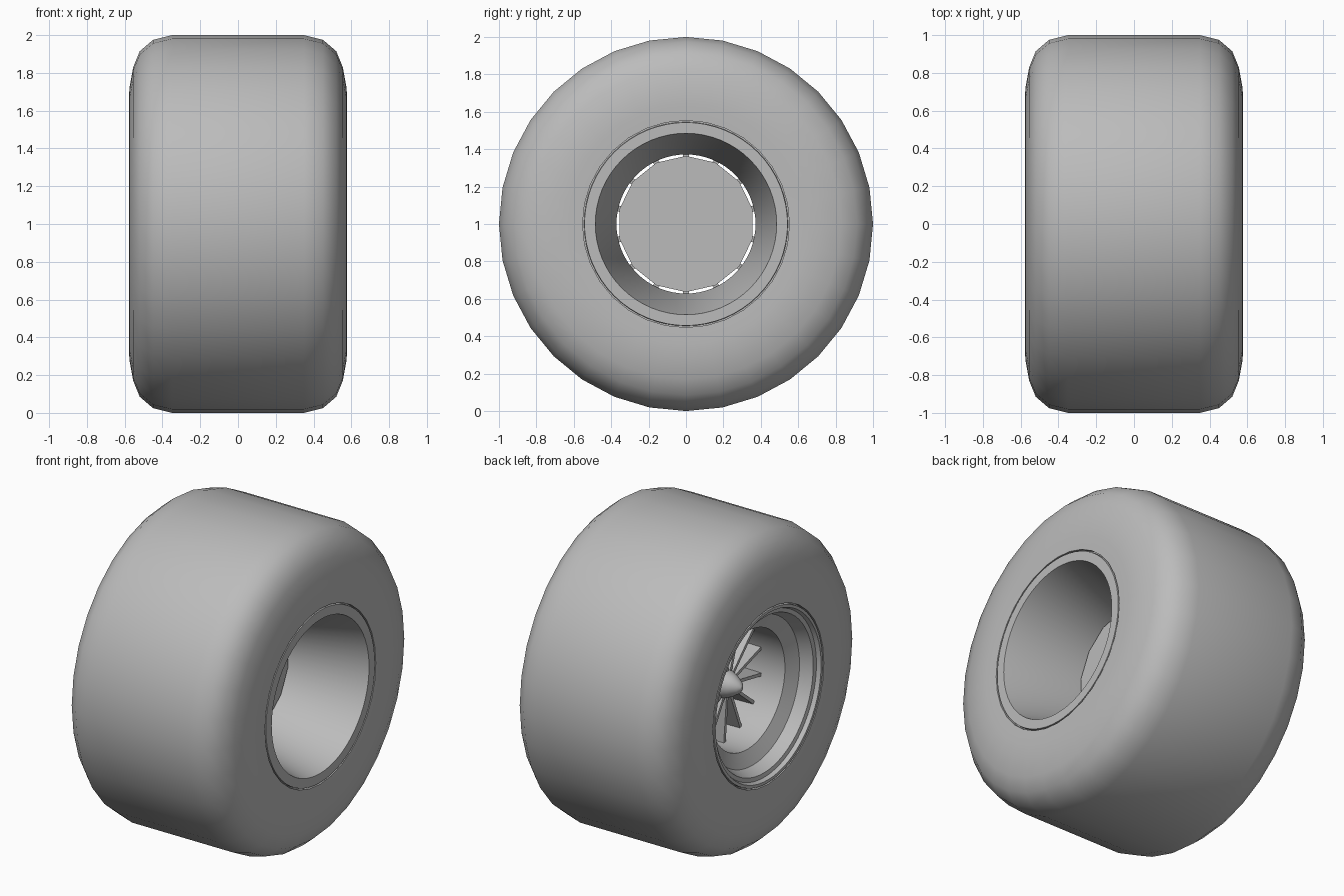
import bpy, bmesh, math
from mathutils import Matrix

cube = bpy.data.objects.get("Cube")
if cube:
    bpy.data.objects.remove(cube)

grey = bpy.data.materials.new("plain_grey")
grey.use_nodes = True
GREY = (0.5, 0.5, 0.5, 1)
grey.diffuse_color = GREY
grey.node_tree.nodes["Principled BSDF"].inputs["Base Color"].default_value = GREY


def finish(name, bm, angle=30):
    """Turn a bmesh centred on the axle into a shaded object."""
    bmesh.ops.recalc_face_normals(bm, faces=bm.faces)
    mesh = bpy.data.meshes.new(name)
    bm.to_mesh(mesh)
    bm.free()
    mesh.materials.append(grey)
    ob = bpy.data.objects.new(name, mesh)
    ob.location.z = 1
    bpy.context.collection.objects.link(ob)
    bpy.ops.object.select_all(action='DESELECT')
    ob.select_set(True)
    bpy.context.view_layer.objects.active = ob
    bpy.ops.object.shade_smooth_by_angle(angle=math.radians(angle))
    return ob


def revolve(name, profile, sides, closed=True, angle=30):
    """Spin (x, radius) points around the x axis."""
    bm = bmesh.new()
    rings = []
    for k in range(sides):
        t = math.pi / 2 + math.tau * k / sides
        rings.append([bm.verts.new((x, r * math.cos(t), r * math.sin(t))) for x, r in profile])
    n = len(profile)
    for k in range(sides):
        a, b = rings[k], rings[(k + 1) % sides]
        for i in range(n if closed else n - 1):
            j = (i + 1) % n
            bm.faces.new((a[i], a[j], b[j], b[i]))
    if not closed:
        bmesh.ops.remove_doubles(bm, verts=bm.verts, dist=0.0001)
        bmesh.ops.holes_fill(bm, edges=[e for e in bm.edges if e.is_boundary])
    return finish(name, bm, angle)


# Tyre: mirrored rounded section
half = [(0.35, 1.0), (0.45, 0.975), (0.52, 0.915), (0.555, 0.83),
        (0.575, 0.72), (0.578, 0.64), (0.575, 0.553)]
revolve("tyre", [(-x, r) for x, r in reversed(half)] + half, 32, angle=40)

# Rim: stepped lip on the hub side, long flared barrel on the open side
revolve("rim", [(0.55, 0.553), (0.55, 0.545), (0.575, 0.543), (0.575, 0.485),
                (0.10, 0.372), (-0.43, 0.372), (-0.47, 0.46), (-0.545, 0.49),
                (-0.55, 0.515), (-0.575, 0.525), (-0.575, 0.543),
                (-0.55, 0.545), (-0.55, 0.553)], 64)

# Hub: pointed nose on a straight core
revolve("hub_nose", [(-0.39, 0.012), (-0.375, 0.035), (-0.33, 0.065), (-0.27, 0.09),
                     (-0.2, 0.1), (0.09, 0.1)], 28, closed=False)

# Closing plate behind the spokes
SPOKES = 14
revolve("back_plate", [(0.08, 0.364), (0.10, 0.364)], SPOKES, closed=False)

# Spokes: deep fins, thin at the nose side and wider at the plate
bm = bmesh.new()
for k in range(SPOKES):
    turn = Matrix.Rotation(math.tau * k / SPOKES, 4, 'X')
    loops = []
    for r, front in ((0.07, -0.29), (0.376, -0.27)):
        section = [(front, -0.010), (front, 0.010), (0.09, 0.016), (0.09, -0.016)]
        loops.append([bm.verts.new(turn @ Matrix.Translation((x, y, r)).translation)
                      for x, y in section])
    a, b = loops
    bm.faces.new(a)
    bm.faces.new(b)
    for i in range(4):
        j = (i + 1) % 4
        bm.faces.new((a[i], a[j], b[j], b[i]))
finish("spokes", bm)
